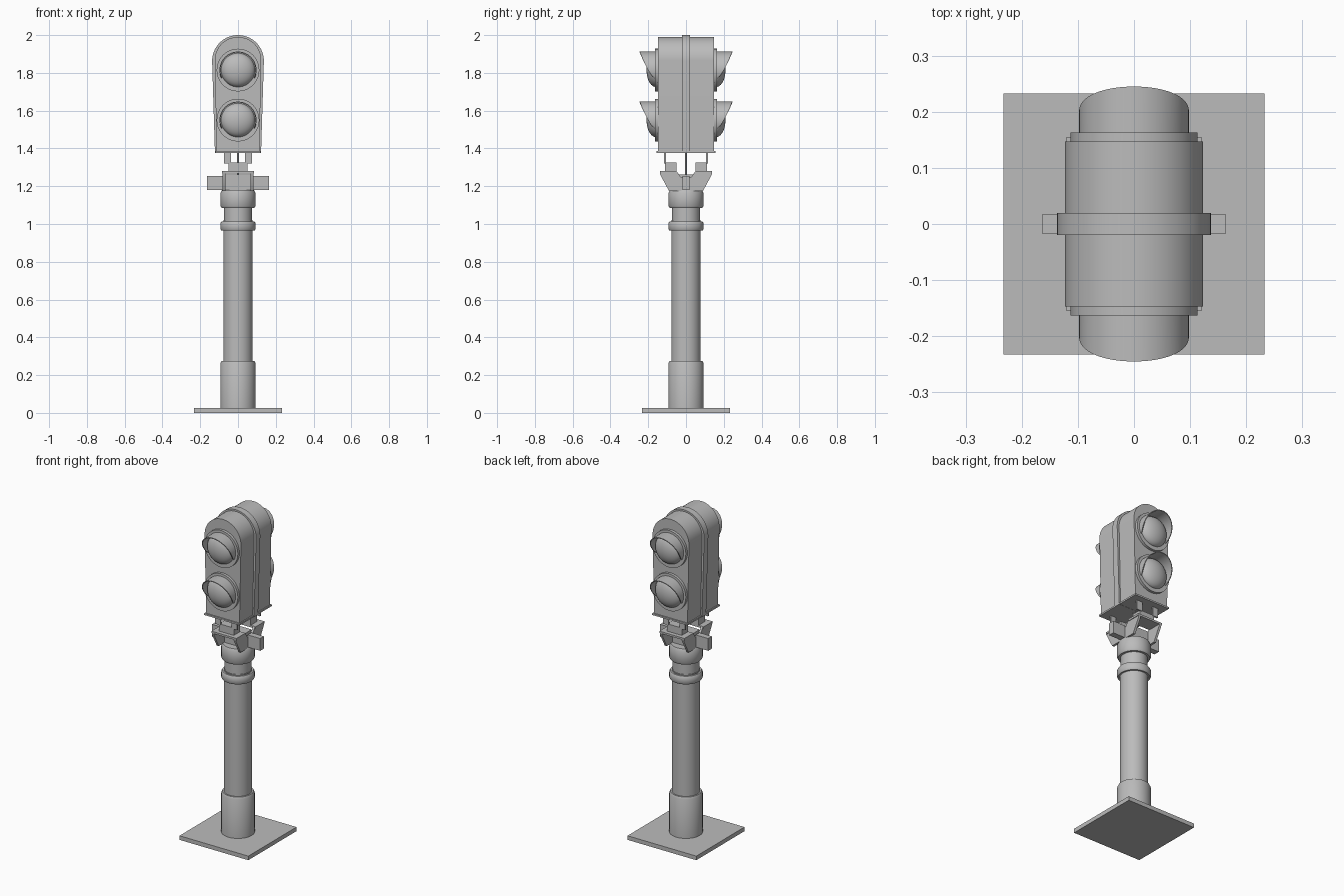
import bpy, bmesh, math
from mathutils import Matrix, Vector

old = bpy.data.objects.get("Cube")
if old:
    bpy.data.objects.remove(old, do_unlink=True)

grey = bpy.data.materials.new("plain grey")
grey.use_nodes = True
color = (0.5, 0.5, 0.5, 1)
grey.diffuse_color = color
grey.node_tree.nodes["Principled BSDF"].inputs["Base Color"].default_value = color


def finish(name, bm, smooth=True):
    bmesh.ops.recalc_face_normals(bm, faces=bm.faces)
    mesh = bpy.data.meshes.new(name)
    bm.to_mesh(mesh)
    bm.free()
    mesh.materials.append(grey)
    ob = bpy.data.objects.new(name, mesh)
    bpy.context.collection.objects.link(ob)
    if smooth:
        bpy.ops.object.select_all(action='DESELECT')
        ob.select_set(True)
        bpy.context.view_layer.objects.active = ob
        bpy.ops.object.shade_smooth_by_angle(angle=math.radians(35))
    return ob


def box(name, x, y, z):
    """Box from (min, max) ranges."""
    bm = bmesh.new()
    bmesh.ops.create_cube(bm, size=1)
    for v in bm.verts:
        v.co = Vector([(r[0] + r[1]) / 2 + c * (r[1] - r[0]) for r, c in zip((x, y, z), v.co)])
    return finish(name, bm, False)


def prism(name, points, axis, low, high):
    """Extrude an outline (horizontal, z) along x or y."""
    bm = bmesh.new()
    place = (lambda a, z: (low, a, z)) if axis == 'x' else (lambda a, z: (a, low, z))
    face = bm.faces.new([bm.verts.new(place(*p)) for p in points])
    out = bmesh.ops.extrude_face_region(bm, geom=[face])
    shift = Vector((high - low, 0, 0) if axis == 'x' else (0, high - low, 0))
    bmesh.ops.translate(bm, vec=shift, verts=[v for v in out['geom'] if isinstance(v, bmesh.types.BMVert)])
    return finish(name, bm)


def lathe(name, profile, matrix=Matrix(), steps=40):
    """Spin a (radius, height) profile about z, then place it."""
    bm = bmesh.new()
    verts = [bm.verts.new((r, 0, h)) for r, h in profile]
    edges = [bm.edges.new(p) for p in zip(verts, verts[1:])]
    bmesh.ops.spin(bm, geom=verts + edges, cent=(0, 0, 0), axis=(0, 0, 1),
                   angle=math.tau, steps=steps, use_duplicate=False)
    bmesh.ops.remove_doubles(bm, verts=bm.verts, dist=0.0001)
    bm.transform(matrix)
    return finish(name, bm)


def arch(bottom_half, radius, top, bottom):
    """Round-topped outline that narrows slightly to the bottom."""
    cz = top - radius
    curve = [(radius * math.cos(a), cz + radius * math.sin(a))
             for a in (math.pi * i / 32 for i in range(33))]
    return [(bottom_half, bottom)] + curve + [(-bottom_half, bottom)]


def hood(name, matrix, radius=0.098):
    """Visor: a partial tube whose rim recedes towards the bottom."""
    bm = bmesh.new()
    rows = []
    low = -0.45
    start = math.asin(low)
    for i in range(41):
        a = start + (math.pi - 2 * start) * i / 40
        s = max(0, (math.sin(a) - low) / (1 - low))
        depth = 0.004 + 0.08 * s ** 0.7
        x, z = radius * math.cos(a), radius * math.sin(a)
        inner = 0.95
        rows.append([bm.verts.new(p) for p in (
            (x, 0, z), (x, -depth, z),
            (x * inner, -depth, z * inner), (x * inner, 0, z * inner))])
    for a, b in zip(rows, rows[1:]):
        for k in range(4):
            bm.faces.new((a[k], a[(k + 1) % 4], b[(k + 1) % 4], b[k]))
    bm.faces.new(rows[0])
    bm.faces.new(rows[-1])
    bm.transform(matrix)
    return finish(name, bm)


# Base plate and post
box("base_plate", (-0.233, 0.233), (-0.233, 0.233), (0, 0.025))
lathe("post", [(0, 0.02), (0.093, 0.02), (0.093, 0.263), (0.087, 0.275), (0.078, 0.275),
               (0.078, 1.02), (0.074, 1.02), (0.074, 1.18), (0, 1.18)])
lathe("post_ring", [(0.07, 0.965), (0.088, 0.965), (0.093, 0.973), (0.093, 1.004),
                    (0.087, 1.014), (0.07, 1.014)])
lathe("post_cap", [(0.07, 1.086), (0.087, 1.086), (0.093, 1.096), (0.093, 1.163),
                   (0.084, 1.18), (0, 1.18)])

# Saddle bracket on top of the post
box("saddle_core", (-0.065, 0.065), (-0.04, 0.04), (1.175, 1.262))
saddle = [(-0.137, 1.28), (-0.05, 1.28), (-0.025, 1.245), (0.025, 1.245), (0.05, 1.28),
          (0.137, 1.28), (0.137, 1.262), (0.09, 1.175), (-0.09, 1.175), (-0.137, 1.262)]
for side, word in ((1, "left"), (-1, "right")):
    a, b = sorted((side * 0.067, side * 0.081))
    prism("saddle_cheek_" + word, saddle, 'x', a, b)
    a, b = sorted((side * 0.078, side * 0.163))
    box("side_lug_" + word, (a, b), (-0.018, 0.018), (1.18, 1.255))
lathe("cable", [(0, 1.24), (0.005, 1.24), (0.005, 1.39), (0, 1.39)], steps=10)

# Lamp housing with its central band
prism("housing", arch(0.113, 0.123, 1.99, 1.38), 'y', -0.147, 0.147)
prism("housing_band", arch(0.122, 0.137, 2.0, 1.375), 'y', -0.02, 0.02)
box("housing_floor", (-0.12, 0.12), (-0.155, 0.155), (1.376, 1.386))

# Parts shared by the front and the back
dome = [(0.09 * math.cos(t), 0.05 * math.sin(t)) for t in (math.pi / 2 * i / 12 for i in range(12))]
for turn, word in ((0, "front"), (math.pi, "back")):
    spin = Matrix.Rotation(turn, 4, 'Z')
    sign = -1 if turn == 0 else 1
    ys = lambda a, b: tuple(sorted((sign * a, sign * b)))
    box("bracket_shelf_" + word, (-0.085, 0.085), ys(0.05, 0.137), (1.268, 1.28))
    box("bracket_block_" + word, (-0.05, 0.05), ys(0.05, 0.112), (1.278, 1.325))
    for side, hand in ((1, "left"), (-1, "right")):
        a, b = sorted((side * 0.038, side * 0.075))
        box("hanger_" + word + "_" + hand, (a, b), ys(0.106, 0.116), (1.32, 1.38))
    for z, level in ((1.815, "upper"), (1.55, "lower")):
        tag = "_" + level + "_" + word
        face = spin @ Matrix.Translation((0, -0.147, z))
        outward = face @ Matrix.Rotation(math.pi / 2, 4, 'X')
        lathe("bezel" + tag, [(0.113, -0.005), (0.113, 0.016), (0.085, 0.016)], outward)
        lathe("lens" + tag, [(r, h + 0.012) for r, h in dome] + [(0, 0.062)], outward)
        hood("hood" + tag, spin @ Matrix.Translation((0, -0.161, z)))
